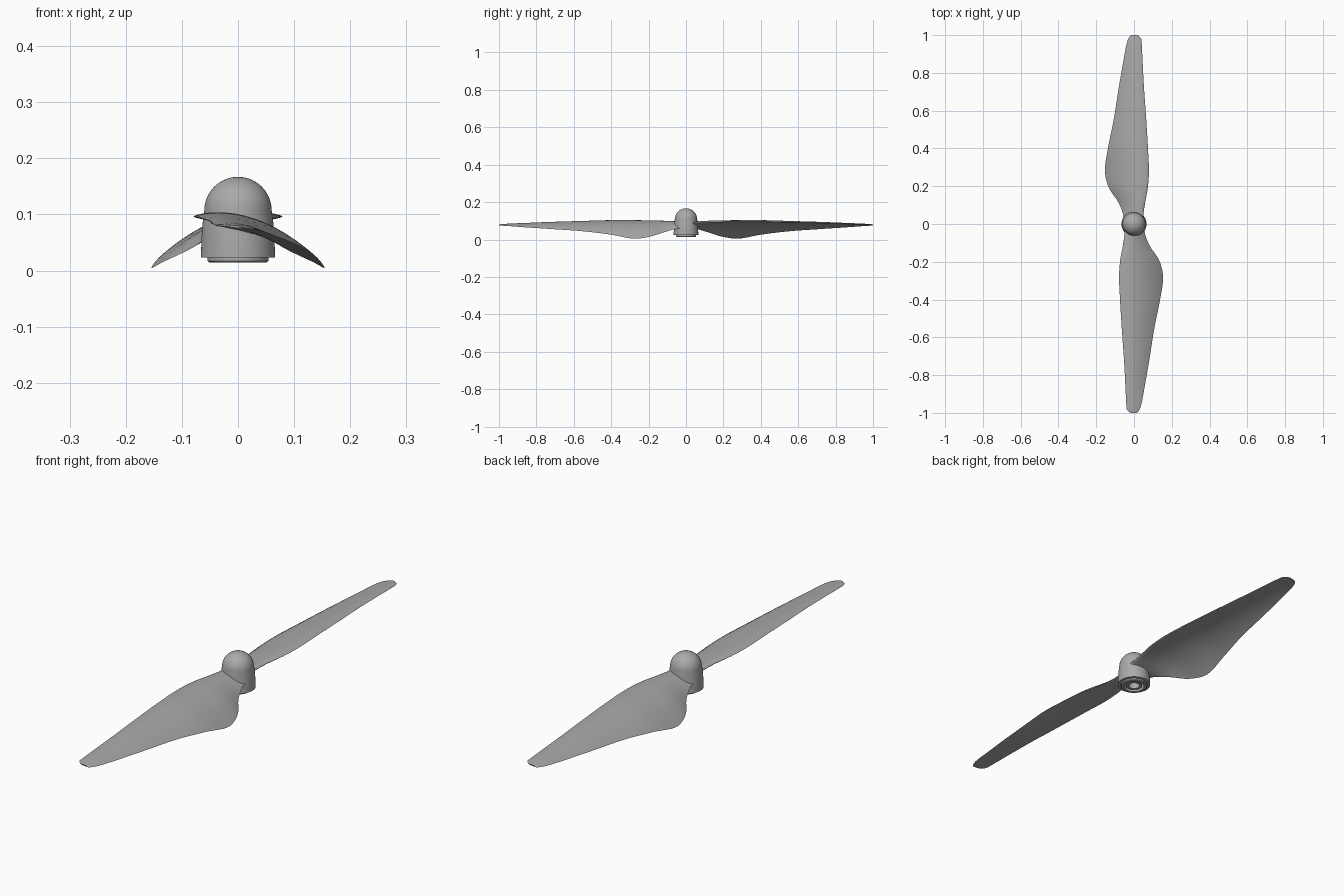
import bpy, bmesh, math

cube = bpy.data.objects.get("Cube")
if cube:
    bpy.data.objects.remove(cube, do_unlink=True)

GREY = (0.4, 0.4, 0.4, 1.0)
grey = bpy.data.materials.new("grey plastic")
grey.use_nodes = True
grey.diffuse_color = GREY
grey.node_tree.nodes["Principled BSDF"].inputs["Base Color"].default_value = GREY


def finish(name, bm, angle):
    """Turn a bmesh into a smooth shaded object."""
    bmesh.ops.recalc_face_normals(bm, faces=bm.faces)
    mesh = bpy.data.meshes.new(name)
    bm.to_mesh(mesh)
    bm.free()
    mesh.materials.append(grey)
    obj = bpy.data.objects.new(name, mesh)
    bpy.context.collection.objects.link(obj)
    bpy.ops.object.select_all(action="DESELECT")
    obj.select_set(True)
    bpy.context.view_layer.objects.active = obj
    bpy.ops.object.shade_smooth_by_angle(angle=math.radians(angle))
    return obj


def lathe(name, profile, steps=64):
    """Spin an (r, z) profile around the z axis."""
    bm = bmesh.new()
    verts = [bm.verts.new((r, 0, z)) for r, z in profile]
    edges = [bm.edges.new(pair) for pair in zip(verts, verts[1:])]
    bmesh.ops.spin(bm, geom=verts + edges, cent=(0, 0, 0), axis=(0, 0, 1),
                   angle=math.tau, steps=steps)
    bmesh.ops.remove_doubles(bm, verts=bm.verts, dist=1e-5)
    return finish(name, bm, 35)


# Hub: domed shell, collar below it and a blind shaft hole
dome = [(0.06 * math.cos(a), 0.107 + 0.06 * math.sin(a))
        for a in (math.pi / 2 * i / 14 for i in range(15))]
dome[-1] = (0, 0.167)
lathe("hub_dome", [(0.05, 0.023), (0.066, 0.023), (0.065, 0.06), (0.063, 0.085)] + dome)
lathe("hub_collar", [(0.04, 0.06), (0.04, 0.014), (0.051, 0.014), (0.054, 0.017),
                     (0.054, 0.03)])
lathe("shaft_sleeve", [(0, 0.045), (0.022, 0.045), (0.022, 0.018), (0.032, 0.018),
                       (0.032, 0.05), (0.041, 0.05)])

# Blade stations: distance out, leading x, trailing x, leading z, trailing z, camber, thickness
STATIONS = [
    (0.02, -0.050, 0.054, 0.088, 0.062, 0.004, 0.022),
    (0.06, -0.051, 0.060, 0.090, 0.055, 0.008, 0.020),
    (0.12, -0.060, 0.086, 0.093, 0.038, 0.016, 0.017),
    (0.19, -0.073, 0.132, 0.095, 0.016, 0.025, 0.015),
    (0.28, -0.079, 0.154, 0.096, 0.005, 0.030, 0.013),
    (0.40, -0.074, 0.138, 0.096, 0.026, 0.025, 0.012),
    (0.55, -0.065, 0.108, 0.093, 0.044, 0.018, 0.010),
    (0.72, -0.053, 0.081, 0.089, 0.056, 0.012, 0.009),
    (0.87, -0.045, 0.055, 0.084, 0.066, 0.007, 0.007),
    (0.95, -0.041, 0.040, 0.081, 0.072, 0.004, 0.006),
    (0.985, -0.036, 0.028, 0.080, 0.074, 0.002, 0.005),
    (1.0, -0.018, 0.016, 0.079, 0.075, 0.001, 0.004),
]


def smooth_stations(rows, sub=5):
    """Catmull-Rom interpolation between stations."""
    out = []
    for i in range(len(rows) - 1):
        a, b, c, d = (rows[max(0, min(len(rows) - 1, i + k))] for k in (-1, 0, 1, 2))
        h0, h1 = c[0] - b[0], max(c[0] - a[0], 1e-6)
        h2 = max(d[0] - b[0], 1e-6)
        for j in range(sub):
            t = j / sub
            row = []
            for p, q, r, s in zip(a, b, c, d):
                m0, m1 = (r - p) / h1 * h0, (s - q) / h2 * h0
                row.append(q * (1 + 2 * t) * (1 - t) ** 2 + m0 * t * (1 - t) ** 2
                           + r * t * t * (3 - 2 * t) + m1 * t * t * (t - 1))
            out.append(row)
    return out + [rows[-1]]


def blade(name, side, n=18):
    """Loft cambered airfoil sections along the blade."""
    bm = bmesh.new()
    rings = []
    for y, xl, xr, zl, zr, camber, thick in smooth_stations(STATIONS):
        path = [(i / n, 1) for i in range(n + 1)] + [(i / n, -1) for i in range(n - 1, 0, -1)]
        ring = []
        for u, face in path:
            s = (1 - math.cos(math.pi * u)) / 2
            half = thick * (1.3 * math.sqrt(s) * (1 - s) + 0.06 * s * (1 - u))
            z = zl + (zr - zl) * s + 4 * camber * s * (1 - s) + face * half
            ring.append(bm.verts.new((side * (xl + (xr - xl) * s), -side * y, z)))
        rings.append(ring)
    count = len(rings[0])
    for a, b in zip(rings, rings[1:]):
        for k in range(count):
            m = (k + 1) % count
            bm.faces.new((a[k], a[m], b[m], b[k]))
    bm.faces.new(rings[0])
    bm.faces.new(rings[-1])
    return finish(name, bm, 50)


# Two blades, half a turn apart
blade("front_blade", 1)
blade("back_blade", -1)
